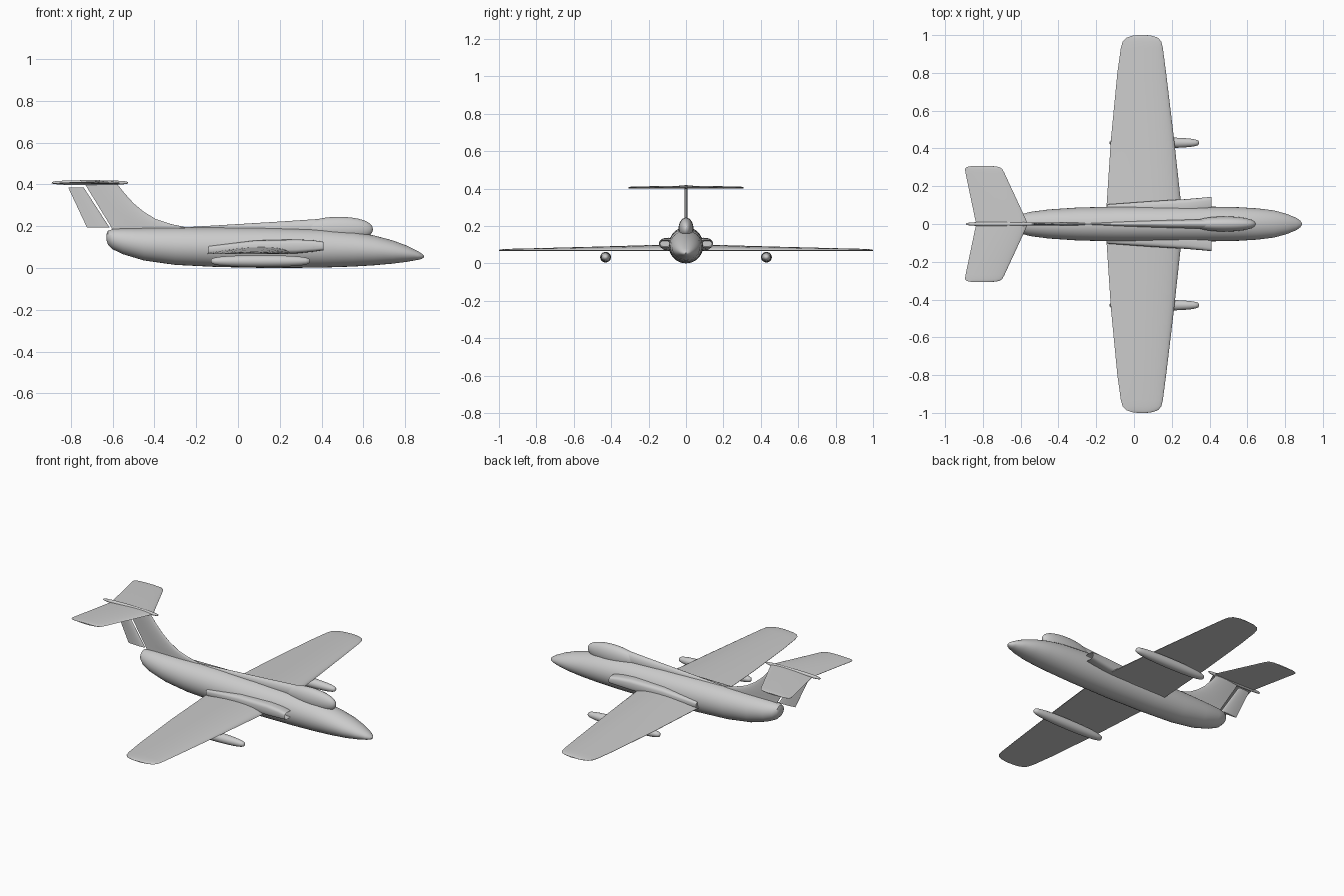
import bpy, bmesh, math

cube = bpy.data.objects.get("Cube")
if cube:
    bpy.data.objects.remove(cube)

grey = bpy.data.materials.new("airframe grey")
grey.use_nodes = True
COLOUR = (0.6, 0.6, 0.6, 1)
grey.diffuse_color = COLOUR
grey.node_tree.nodes["Principled BSDF"].inputs["Base Color"].default_value = COLOUR


def loft(name, rings, hollow=0, angle=40):
    """Skin a list of point rings, cap the ends, optionally recess the first cap."""
    bm = bmesh.new()
    rows = [[bm.verts.new(p) for p in ring] for ring in rings]
    n = len(rows[0])
    for a, b in zip(rows, rows[1:]):
        for i in range(n):
            j = (i + 1) % n
            bm.faces.new((a[i], a[j], b[j], b[i]))
    front = bm.faces.new(rows[0][::-1])
    bm.faces.new(rows[-1])
    bmesh.ops.recalc_face_normals(bm, faces=bm.faces)
    if hollow:
        bmesh.ops.inset_region(bm, faces=[front], thickness=0.006)
        bmesh.ops.translate(bm, verts=front.verts, vec=(-hollow, 0, 0))
    mesh = bpy.data.meshes.new(name)
    bm.to_mesh(mesh)
    bm.free()
    mesh.materials.append(grey)
    obj = bpy.data.objects.new(name, mesh)
    bpy.context.collection.objects.link(obj)
    bpy.ops.object.select_all(action='DESELECT')
    obj.select_set(True)
    bpy.context.view_layer.objects.active = obj
    bpy.ops.object.shade_smooth_by_angle(angle=math.radians(angle))
    return obj


def oval(x, low, high, half, y=0, sides=32, power=1.0):
    """Cross-section ring at station x; power below 1 makes it boxier."""
    ring = []
    for i in range(sides):
        a = 2 * math.pi * i / sides
        c, s = math.cos(a), math.sin(a)
        c = math.copysign(abs(c) ** power, c)
        s = math.copysign(abs(s) ** power, s)
        ring.append((x, y + half * c, (low + high) / 2 + (high - low) / 2 * s))
    return ring


def spindle(name, x0, x1, r_y, r_z, y, z, blunt=0.8, steps=16, sides=24):
    """Streamlined body of revolution along x."""
    rings = []
    for i in range(steps + 1):
        t = math.pi * (0.01 + 0.98 * i / steps)
        k = math.sin(t) ** blunt
        x = (x0 + x1) / 2 - (x1 - x0) / 2 * math.cos(t)
        rings.append(oval(x, z - r_z * k, z + r_z * k, r_y * k, y, sides))
    return loft(name, rings)


def foil(lead, trail, top, bottom, steps=10):
    """Closed aerofoil as (x, offset) pairs."""
    def thick(u):
        return 2.6 * (math.sqrt(u) * (1 - u)) + 0.04 * u
    us = [(i / steps) ** 2 for i in range(steps + 1)]
    upper = [(lead + (trail - lead) * u, top * thick(u)) for u in us]
    lower = [(lead + (trail - lead) * u, -bottom * thick(u)) for u in us[-1:0:-1]]
    lower[0] = (trail, -bottom * 0.04 - 0.001)
    return upper + lower


# Fuselage: station, bottom, top, half width
stations = [(-0.628, 0.130, 0.165, 0.018), (-0.622, 0.112, 0.178, 0.035),
            (-0.60, 0.090, 0.186, 0.050), (-0.55, 0.066, 0.189, 0.064),
            (-0.45, 0.036, 0.191, 0.077), (-0.30, 0.015, 0.193, 0.087),
            (-0.10, 0.005, 0.194, 0.092), (0.15, 0.000, 0.192, 0.093),
            (0.40, 0.002, 0.186, 0.092), (0.55, 0.007, 0.174, 0.089),
            (0.65, 0.013, 0.156, 0.083), (0.74, 0.021, 0.132, 0.072),
            (0.81, 0.030, 0.106, 0.053), (0.86, 0.039, 0.081, 0.032),
            (0.88, 0.044, 0.068, 0.018), (0.89, 0.052, 0.058, 0.003)]
loft("fuselage", [oval(*s) for s in stations])

# Canopy and the spine running back from it
spindle("canopy", 0.32, 0.645, 0.040, 0.060, 0, 0.185, 0.85)
loft("dorsal_spine", [oval(0.38, 0.15, 0.234, 0.025, sides=20),
                      oval(0.20, 0.15, 0.222, 0.021, sides=20),
                      oval(-0.05, 0.15, 0.207, 0.014, sides=20),
                      oval(-0.27, 0.15, 0.194, 0.006, sides=20)])

# Wings: span, leading edge, trailing edge, thickness
panels = [(0.0, 0.256, -0.150, 0.034), (0.10, 0.250, -0.145, 0.031),
          (0.45, 0.212, -0.122, 0.021), (0.80, 0.170, -0.088, 0.012),
          (0.93, 0.153, -0.070, 0.009), (0.965, 0.145, -0.060, 0.008),
          (0.985, 0.128, -0.042, 0.006), (0.996, 0.098, -0.012, 0.004),
          (1.0, 0.07, 0.02, 0.002)]
# Tailplane: span, leading edge, trailing edge, thickness
tail = [(0.0, -0.562, -0.835, 0.010), (0.03, -0.575, -0.842, 0.010),
        (0.27, -0.686, -0.892, 0.006), (0.292, -0.698, -0.895, 0.005),
        (0.302, -0.715, -0.885, 0.004), (0.307, -0.75, -0.86, 0.002)]

for side, label in ((1, "left"), (-1, "right")):
    loft(label + "_wing", [[(x, side * y, 0.069 + z) for x, z in foil(le, te, t, 0.002)]
                           for y, le, te, t in panels])
    loft(label + "_tailplane", [[(x, side * y, 0.405 + z) for x, z in foil(le, te, t, 0.004)]
                                for y, le, te, t in tail])
    # Underwing tanks
    spindle(label + "_tank", -0.13, 0.345, 0.029, 0.028, side * 0.43, 0.033, 0.55)
    # Engine intake fairings, open at the front
    ducts = [(0.41, 0.085, 0.125, 0.033, 0.111), (0.36, 0.078, 0.133, 0.036, 0.103),
             (0.28, 0.070, 0.137, 0.040, 0.092), (0.08, 0.066, 0.132, 0.040, 0.080),
             (-0.14, 0.068, 0.105, 0.030, 0.074)]
    loft(label + "_intake", [oval(x, lo, hi, w, side * y, 24, 0.6)
                             for x, lo, hi, w, y in ducts], hollow=0.06)

# Fin with swept fillet: height, leading edge, trailing edge
levels = [(0.17, -0.19, -0.595), (0.195, -0.25, -0.606), (0.21, -0.32, -0.615),
          (0.235, -0.395, -0.630), (0.27, -0.452, -0.652), (0.31, -0.50, -0.676),
          (0.36, -0.545, -0.707), (0.405, -0.58, -0.734)]
loft("fin", [[(x, y, z) for x, y in foil(le, te, 0.008, 0.008)] for z, le, te in levels])

# Rudder, separated from the fin by a narrow gap
loft("rudder", [[(x, y, z) for x, y in foil(le, te, 0.006, 0.006)]
                for z, le, te in ((0.193, -0.614, -0.722), (0.385, -0.738, -0.812))])

# Bullet fairing at the top of the fin
spindle("tail_bullet", -0.89, -0.525, 0.012, 0.012, 0, 0.408, 0.6, 12, 16)
